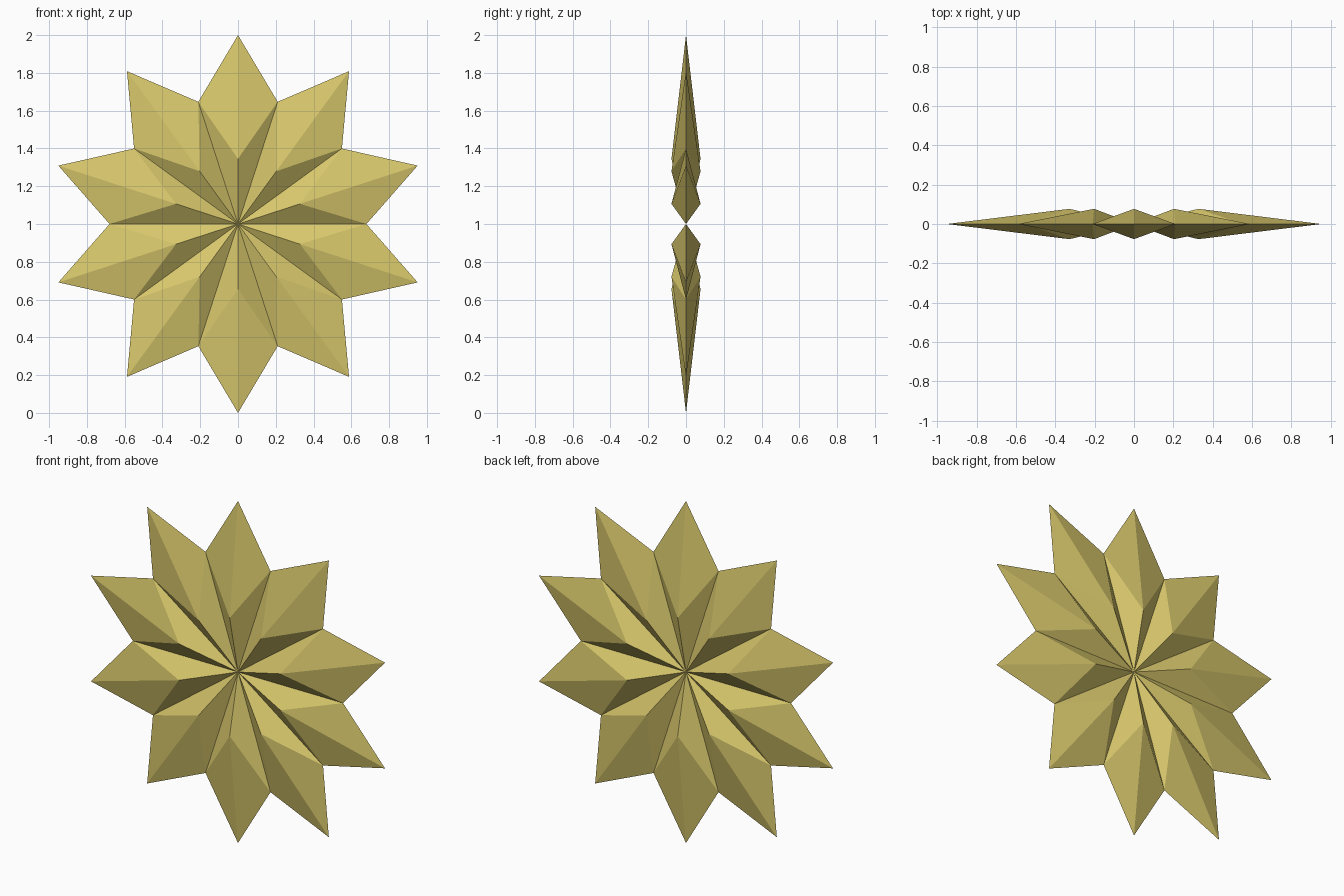
import bpy, bmesh
from math import sin, cos, pi

if "Cube" in bpy.data.objects:
    bpy.data.objects.remove(bpy.data.objects["Cube"])

PETALS = 10
TIP_R, NOTCH_R, RIDGE_R, DEPTH = 1.0, 0.68, 0.345, 0.077

bm = bmesh.new()


def ring(radius, offset=0.0, y=0.0):
    """One vertex per petal on a circle facing the front."""
    verts = []
    for i in range(PETALS):
        a = 2 * pi * (i + offset) / PETALS
        verts.append(bm.verts.new((radius * sin(a), y, 1 + radius * cos(a))))
    return verts


# Shared outline: centre, tips and the notches between petals
centre = bm.verts.new((0, 0, 1))
tips = ring(TIP_R)
notches = ring(NOTCH_R, 0.5)

# Four facets per petal around a raised peak, front and back
for y in (-DEPTH, DEPTH):
    for i, peak in enumerate(ring(RIDGE_R, 0, y)):
        loop = [centre, notches[i - 1], tips[i], notches[i]]
        for j in range(4):
            bm.faces.new((loop[j], loop[(j + 1) % 4], peak))

bmesh.ops.recalc_face_normals(bm, faces=bm.faces)
mesh = bpy.data.meshes.new("star_ornament")
bm.to_mesh(mesh)
bm.free()

star = bpy.data.objects.new("star_ornament", mesh)
bpy.context.collection.objects.link(star)

# Pale gold
gold = bpy.data.materials.new("pale_gold")
gold.diffuse_color = (0.69, 0.58, 0.15, 1)
gold.use_nodes = True
gold.node_tree.nodes["Principled BSDF"].inputs["Base Color"].default_value = gold.diffuse_color
mesh.materials.append(gold)
